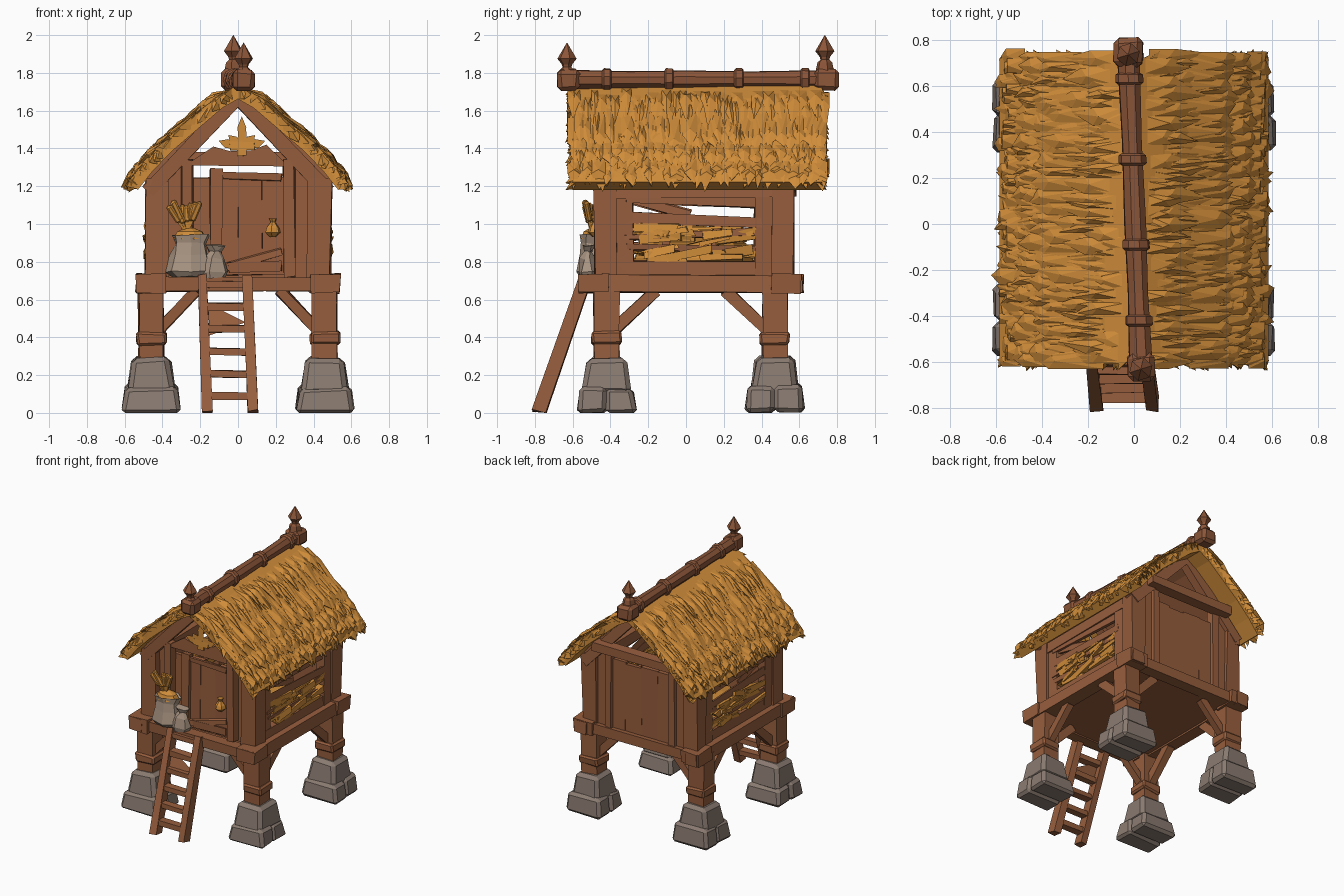
import bpy, bmesh, math, random
from mathutils import Vector, Matrix

if "Cube" in bpy.data.objects:
    bpy.data.objects.remove(bpy.data.objects["Cube"])
random.seed(7)
R = random.uniform

def mat(name, c):
    m = bpy.data.materials.new(name)
    m.diffuse_color = (*c, 1)
    m.use_nodes = True
    m.node_tree.nodes["Principled BSDF"].inputs["Base Color"].default_value = m.diffuse_color
    return m
WOOD = mat("brown wood", (0.31, 0.112, 0.047))
DARK = mat("dark wood", (0.26, 0.092, 0.04))
STRAW = mat("golden straw", (0.63, 0.265, 0.042))
STONE = mat("grey stone", (0.255, 0.198, 0.165))
SACK = mat("sackcloth", (0.40, 0.30, 0.225))

def make(name, bm, m):
    for v in bm.verts:
        v.co.z = max(0, v.co.z)
    bmesh.ops.recalc_face_normals(bm, faces=bm.faces)
    me = bpy.data.meshes.new(name)
    bm.to_mesh(me)
    bm.free()
    me.materials.append(m)
    ob = bpy.data.objects.new(name, me)
    bpy.context.collection.objects.link(ob)
    return ob

def beam(bm, a, b, w, d, side=(1, 0, 0), jit=0.006, bev=0.0, lean=None):
    """Hewn beam from a to b; w is its size along 'side', d across it.
    'lean' = (centre, factor) pulls the upper end towards a centre."""
    a, b = Vector(a), Vector(b)
    z = (b - a).normalized()
    x = Vector(side)
    x = (x - z * x.dot(z)).normalized()
    y = z.cross(x)
    M = Matrix((x, y, z)).transposed().to_4x4()
    M.translation = (a + b) / 2
    vs = bmesh.ops.create_cube(bm, size=1, matrix=M @ Matrix.Diagonal((w, d, (b - a).length, 1)))['verts']
    for v in vs:
        if lean and v.co.z > M.translation.z:
            v.co.x = lean[0][0] + (v.co.x - lean[0][0]) * lean[1]
            v.co.y = lean[0][1] + (v.co.y - lean[0][1]) * lean[1]
        v.co += Vector((R(-jit, jit), R(-jit, jit), R(-jit, jit)))
    if bev:
        es = list({e for v in vs for e in v.link_edges})
        bmesh.ops.bevel(bm, geom=es, offset=bev, segments=1, affect='EDGES')

def lathe(bm, c, prof, n=6, axis='Z', turn=0.3, squash=1.0):
    """Faceted turned shape from (radius, height) pairs."""
    rings = []
    for r, h in prof:
        ring = []
        for i in range(n):
            t = turn + math.tau * i / n
            p = (r * math.cos(t), r * squash * math.sin(t), h) if axis == 'Z' else (r * math.cos(t), h, r * math.sin(t))
            ring.append(bm.verts.new(Vector(c) + Vector(p)))
        rings.append(ring)
    for p, q in zip(rings, rings[1:]):
        for i in range(n):
            bm.faces.new((p[i], p[(i + 1) % n], q[(i + 1) % n], q[i]))
    bm.faces.new(rings[0])
    bm.faces.new(rings[-1])
    return [v for r in rings for v in r]

SIDES = (-1, 1)
# stone footings, legs, leg wraps and braces
st, lg, br = bmesh.new(), bmesh.new(), bmesh.new()
for sx in SIDES:
    for y in (-0.42, 0.47):
        x = sx * 0.46
        for i in SIDES:
            p = Vector((x, y + i * 0.078, 0))
            beam(st, p, p + Vector((0, 0, R(0.13, 0.16))), 0.31, 0.16, jit=0.008, bev=0.022, lean=((x, y), 0.87))
        beam(st, (x, y, 0.1), (x, y, 0.295), 0.255, 0.255, jit=0.01, bev=0.025, lean=((x, y), 0.78))
        beam(lg, (x, y, 0.25), (x, y, 0.68), 0.13, 0.13, jit=0.008)
        beam(lg, (x, y, 0.36), (x, y, 0.43), 0.155, 0.155, jit=0.008, bev=0.012)
        dy = 1 if y < 0 else -1
        beam(br, (x - sx * 0.03, y, 0.43), (x - sx * 0.24, y, 0.65), 0.05, 0.055, (0, 1, 0))
        beam(br, (x, y + dy * 0.03, 0.43), (x, y + dy * 0.26, 0.65), 0.05, 0.06)
make("stone_footings", st, STONE)
make("legs", lg, WOOD)
make("leg_braces", br, WOOD)

# platform frame, corner blocks and floor
bm = bmesh.new()
for sx in SIDES:
    beam(bm, (sx * 0.475, -0.57, 0.685), (sx * 0.475, 0.62, 0.685), 0.1, 0.09)
    for y in (-0.49, 0.53):
        beam(bm, (sx * 0.46, y, 0.635), (sx * 0.46, y, 0.735), 0.16, 0.16)
for y in (-0.5, 0.54):
    beam(bm, (-0.53, y, 0.68), (0.53, y, 0.68), 0.09, 0.075, (0, 1, 0))
beam(bm, (0, -0.5, 0.68), (0, 0.54, 0.68), 0.92, 0.05)
make("platform", bm, WOOD)

# corner posts, window posts, wall plates, rafters and back tie beam
bm = bmesh.new()
for sx in SIDES:
    for y in (-0.425, 0.51):
        beam(bm, (sx * 0.43, y, 0.7), (sx * 0.435, y, 1.24), 0.12, 0.12, jit=0.008)
    for y in (-0.33, 0.41):
        beam(bm, (sx * 0.45, y, 0.72), (sx * 0.45, y, 1.2), 0.06, 0.1)
    beam(bm, (sx * 0.45, -0.48, 1.18), (sx * 0.45, 0.57, 1.18), 0.07, 0.08)
    for y in (-0.455, 0.545):
        beam(bm, (sx * 0.0, y, 1.675), (sx * 0.475, y, 1.175), 0.07, 0.075, (0, 1, 0))
        beam(bm, (sx * 0.27, y, 0.72), (sx * 0.27, y, 1.34), 0.06, 0.055)
beam(bm, (-0.36, 0.6, 1.345), (0.36, 0.6, 1.345), 0.08, 0.065, (0, 1, 0))
make("wall_frame", bm, WOOD)

# gable board: low hewn triangle above the door
bm = bmesh.new()
f = bm.faces.new([bm.verts.new((x, -0.475, z)) for x, z in ((-.28, 1.31), (.27, 1.305), (.15, 1.42), (.07, 1.39), (-.04, 1.385), (-.13, 1.41))])
for e in bmesh.ops.extrude_face_region(bm, geom=[f])['geom']:
    if isinstance(e, bmesh.types.BMVert):
        e.co.y = -0.435
make("gable_board", bm, WOOD)

# plank walls at front and back, outer planks reach the rafters
bm = bmesh.new()
for y in (-0.41, 0.53):
    for i in range(6):
        x = -0.35 + i * 0.14
        beam(bm, (x, y, 0.7), (x + R(-.005, .005), y, 1.32 if i in (0, 5) else 1.25 + R(-.015, .005)), 0.145, 0.03, jit=0.003)
make("end_wall_planks", bm, WOOD)

# side walls: sill board, crooked slats
bm = bmesh.new()
for sx in SIDES:
    x = sx * 0.455
    beam(bm, (x, -0.36, 0.765), (x, 0.45, 0.765), 0.04, 0.08)
    for z1, z2, h in ((1.15, 1.125, .075), (1.035, 1.005, .05), (0.93, 0.965, .035), (0.88, 0.865, .035)):
        beam(bm, (x + sx * .01, -0.32, z1), (x + sx * .01, 0.4, z2), 0.025, h, jit=0.008)
    beam(bm, (x, -0.3, 1.13), (x, 0.02, 1.045), 0.02, 0.05, jit=0.01)
    for y in (-0.12, 0.14):
        beam(bm, (x - sx * .02, y, 0.78), (x - sx * .02, y + 0.03, 1.0), 0.02, 0.04)
make("side_slats", bm, WOOD)

# door with ledges, jamb
bm = bmesh.new()
for i in range(3):
    beam(bm, (-0.06 + i * 0.125, -0.445, 0.73), (-0.06 + i * 0.125, -0.445, 1.25), 0.125, 0.03, jit=0.004)
beam(bm, (-0.08, -0.465, 1.255), (0.23, -0.465, 1.245), 0.02, 0.04, (0, 1, 0))
beam(bm, (-0.1, -0.47, 0.76), (0.23, -0.47, 0.85), 0.02, 0.04, (0, 1, 0))
beam(bm, (-0.05, -0.47, 0.77), (0.23, -0.47, 0.775), 0.02, 0.05, (0, 1, 0))
beam(bm, (-0.115, -0.46, 0.72), (-0.115, -0.46, 1.29), 0.065, 0.05)
make("door", bm, WOOD)

# straw door charm
bm = bmesh.new()
lathe(bm, (0.185, -0.48, 0.93), [(0.015, 0), (0.042, 0.025), (0.035, 0.05), (0.012, 0.08), (0.022, 0.1)], 6)
make("door_charm", bm, STRAW)

# ladder
bm = bmesh.new()
for x in (-0.17, 0.07):
    beam(bm, (x + 0.01, -0.778, 0.0), (x - 0.02, -0.53, 0.72), 0.055, 0.075)
for i in range(6):
    z = 0.09 + i * 0.118
    y = -0.778 + 0.248 * z / 0.72
    beam(bm, (-0.18, y, z), (0.075, y, z + R(-.01, .01)), 0.055, 0.038, (0, 1, 0), 0.004)
make("ladder", bm, WOOD)
bm = bmesh.new()
bm.faces.new([bm.verts.new(p) for p in ((-.16, -.58, .58), (-.15, -.64, .41), (.04, -.615, .48))])
make("ladder_patch", bm, WOOD)

# thatched roof: a base slab with overlapping rows of pointed tufts
PROF = [Vector(p) for p in ((0, 1.725), (0.12, 1.655), (0.38, 1.432), (0.49, 1.32), (0.585, 1.2))]
def roof(s, y, h, sx):
    """Point at slope fraction s, depth y, height h off the thatch base."""
    f = max(0, s * 4)
    i = min(int(f), 3)
    d = PROF[i + 1] - PROF[i]
    p = PROF[i] + d * (f - i) + Vector((-d.y, d.x)).normalized() * h
    return (sx * p.x, y, p.y)

def slab(bm, y0, y1, h0, h1, smax):
    for sx in SIDES:
        ss = [0, .25, .5, .75, smax]
        loop = [(s, h1) for s in ss] + [(s, h0) for s in reversed(ss)]
        f = bm.faces.new([bm.verts.new(roof(s, y0, h, sx)) for s, h in loop])
        for v in bmesh.ops.extrude_face_region(bm, geom=[f])['geom']:
            if isinstance(v, bmesh.types.BMVert):
                v.co.y = y1

bm = bmesh.new()
slab(bm, -0.6, 0.72, -0.055, 0.012, 0.97)
for sx in SIDES:
    for row, end in enumerate((1.0, 0.8, 0.61, 0.42)):
        for k in range(60):
            y = -0.595 + 1.315 * (k + R(-.5, .5)) / 59
            w, L, lift = R(0.016, 0.04), R(0.25, 0.33), R(0.022, 0.045)
            tip = end + R(-0.06, 0.05)
            lean = R(-0.025, 0.025)
            top = max(0.0, tip - L)
            mid = tip - R(0.07, 0.13)
            a = bm.verts.new(roof(top, y - w, 0.008, sx))
            b = bm.verts.new(roof(top, y + w, 0.008, sx))
            c = bm.verts.new(roof(mid, y + w, lift * 0.7, sx))
            t = bm.verts.new(roof(tip, y + lean, lift * 0.6 - (0 if row else R(0, .05)), sx))
            d = bm.verts.new(roof(mid, y - w, lift * 0.7, sx))
            m = bm.verts.new(roof(mid - .03, y, lift, sx))
            u = bm.verts.new(roof(mid, y, -0.01 if row else -0.05, sx))
            for f in ((a, b, m), (b, c, m), (c, t, m), (t, d, m), (d, a, m), (c, u, t), (t, u, d)):
                bm.faces.new(f)
    # ragged fringe along both gable ends
    for y0, dy in ((-0.59, -1), (0.71, 1)):
        for k in range(26):
            s = 0.04 + k * 0.036
            p = [(s - .04, y0, .012), (s + .04, y0, .012), (s + .07, y0 + dy * R(.015, .05), R(-.04, .02)), (s + .02, y0, -.055)]
            vs = [bm.verts.new(roof(q[0], q[1], q[2], sx)) for q in p]
            bm.faces.new((vs[0], vs[1], vs[2]))
            bm.faces.new((vs[0], vs[2], vs[3]))
            bm.faces.new((vs[1], vs[3], vs[2]))
make("thatch", bm, STRAW)
bm = bmesh.new()
slab(bm, -0.47, 0.56, -0.075, -0.05, 0.85)
make("roof_boards", bm, WOOD)

# ridge pole with bands, end blocks and finials, slightly skewed
ridge = lambda y, z=1.765: Vector((0.005 - 0.04 * y, y, z))
bm = bmesh.new()
vs = lathe(bm, (0, 0, 1.765), [(0.054, -0.62), (0.046, -0.3), (0.05, 0), (0.045, 0.35), (0.052, 0.74)], 8, 'Y')
for y in (-0.42, -0.09, 0.28, 0.63):
    vs += lathe(bm, (0, y, 1.765), [(0.05, -.025), (0.062, -.015), (0.06, .018), (0.05, .025)], 8, 'Y', R(0, 1))
for v in vs:
    v.co.x += ridge(v.co.y).x
for y, s, top in ((-0.62, 0.12, 0.96), (0.745, 0.13, 1.0)):
    c = ridge(y)
    beam(bm, c - Vector((0, s / 2, 0)), c + Vector((0, s / 2, 0)), s, s - 0.01, jit=0.008, bev=0.022)
    lathe(bm, (c.x, y - 0.01, top + 0.81), [(0.05, 0), (0.04, 0.045), (0.024, 0.06), (0.028, 0.075), (0.052, 0.105), (0.001, 0.19)], 6)
make("ridge_pole_and_finials", bm, DARK)

# straw stored inside, bulging out between the slats
bm = bmesh.new()
lathe(bm, (0, 0.04, 0.7), [(0.44, 0), (0.43, 0.12), (0.38, 0.2), (0.15, 0.26)], 12, squash=0.75)
for sx in SIDES:
    for k in range(26):
        y = R(-0.2, 0.3)
        z = 0.94 + R(-.04, .04) if k % 3 else R(.82, .86)
        l, s = R(.06, .13), R(-.025, .025)
        beam(bm, (sx * R(.45, .47), y - l, z - s), (sx * R(.45, .485), y + l, z + s), 0.035, R(.02, .045), jit=0.01)
make("stored_straw", bm, STRAW)

# gable ornament: a flat straw fan
bm = bmesh.new()
C = Vector((0.02, -0.485, 1.40))
for ang, L in ((-72, .13), (-45, .1), (0, .17), (45, .1), (72, .13)):
    t = math.radians(ang)
    d, n = Vector((math.sin(t), 0, math.cos(t))), Vector((math.cos(t), 0, -math.sin(t)))
    for o in (-0.004, 0.004):
        o = Vector((0, o, 0))
        bm.faces.new([bm.verts.new(C + o + p) for p in (-n * .008, d * L * .65 - n * .024, d * L, d * L * .65 + n * .024, n * .008)])
beam(bm, C + Vector((-.06, 0, .01)), C + Vector((.07, 0, .01)), 0.02, 0.045, (0, 1, 0))
beam(bm, C + Vector((0, 0, -.04)), C + Vector((0, 0, .09)), 0.04, 0.014)
make("gable_ornament", bm, STRAW)

# sacks, grain and wheat ears
bm = bmesh.new()
vs = lathe(bm, (-0.255, -0.495, 0.715), [(0.1, 0), (0.125, 0.03), (0.105, 0.12), (0.085, 0.18), (0.105, 0.225), (0.08, 0.215)], 7, squash=0.68)
vs += lathe(bm, (-0.125, -0.515, 0.715), [(0.07, 0), (0.085, 0.025), (0.06, 0.1), (0.03, 0.135), (0.055, 0.17)], 6, squash=0.7)
for v in vs:
    v.co += Vector((R(-.012, .012), R(-.008, .008), R(-.004, .01)))
make("sacks", bm, SACK)
bm = bmesh.new()
lathe(bm, (-0.255, -0.495, 0.92), [(0.092, 0), (0.07, 0.04), (0.02, 0.06)], 8, squash=0.7)
for k in range(8):
    a = Vector((-0.27, -0.5, 0.95))
    b = a + Vector((-0.1 + k * 0.024, R(-.035, .035), R(0.12, 0.175)))
    beam(bm, a, b, 0.014, 0.014, jit=0.001)
    beam(bm, a.lerp(b, .4), b, 0.032, 0.032, jit=0.004, bev=0.009)
make("grain_and_wheat", bm, STRAW)
